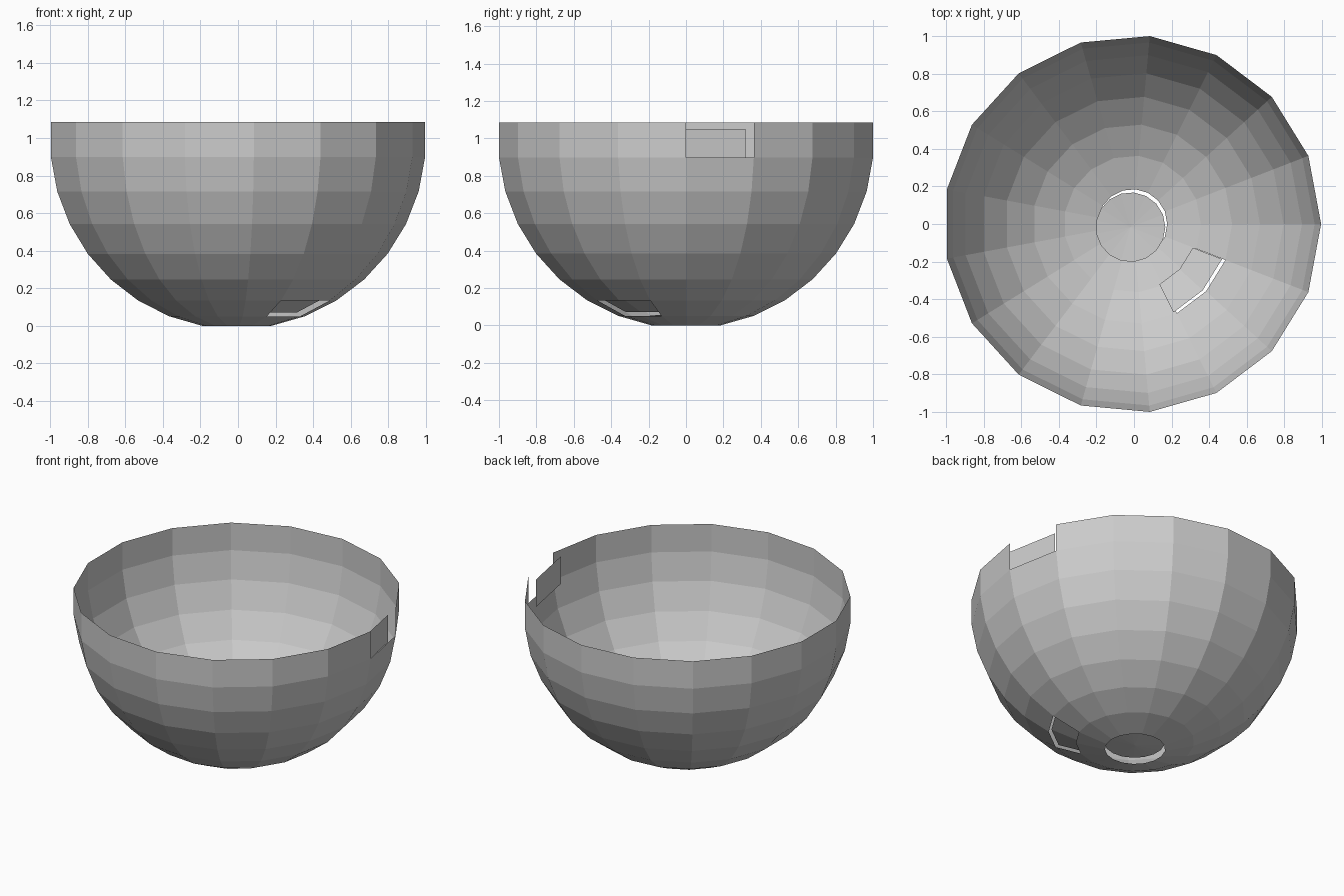
import bpy, bmesh, math

cube = bpy.data.objects.get("Cube")
if cube:
    bpy.data.objects.remove(cube, do_unlink=True)

SIDES = 17
STEP = 2 * math.pi / SIDES       # angle between vertical seams
LAT = math.pi / SIDES            # angle between rings
RADIUS = 1.0086
CENTRE_X = -0.0085
CENTRE_Z = RADIUS * math.cos(LAT)
TOP_ROW = 8                      # the rim band, just above the equator

grey = bpy.data.materials.new("plain grey")
grey.use_nodes = True
grey.diffuse_color = (0.6, 0.6, 0.6, 1)
grey.node_tree.nodes["Principled BSDF"].inputs["Base Color"].default_value = (0.6, 0.6, 0.6, 1)


def point(ring, seam):
    """Point on the faceted sphere; ring 0 is the bottom pole."""
    r = RADIUS * math.sin(ring * LAT)
    a = seam * STEP
    return (r * math.cos(a) + CENTRE_X, r * math.sin(a),
            CENTRE_Z - RADIUS * math.cos(ring * LAT))


def shell(name, cells, shift=(0, 0, 0)):
    """Thin flat-shaded surface from (row, segment) cells of the sphere."""
    bm = bmesh.new()
    for row, seg in cells:
        corners = [(row, seg + 1), (row, seg), (row + 1, seg), (row + 1, seg + 1)]
        if row == 0:
            corners = corners[1:]
        bm.faces.new([bm.verts.new(point(*c)) for c in reversed(corners)])
    bmesh.ops.remove_doubles(bm, verts=bm.verts, dist=0.0001)
    bmesh.ops.recalc_face_normals(bm, faces=bm.faces)
    # Make the faces point away from the sphere's centre
    face = next(iter(bm.faces))
    c = face.calc_center_median()
    c.x -= CENTRE_X
    c.z -= CENTRE_Z
    if face.normal.dot(c) < 0:
        bmesh.ops.reverse_faces(bm, faces=bm.faces)
    bmesh.ops.translate(bm, verts=bm.verts, vec=shift)
    mesh = bpy.data.meshes.new(name)
    bm.to_mesh(mesh)
    bm.free()
    mesh.materials.append(grey)
    obj = bpy.data.objects.new(name, mesh)
    bpy.context.collection.objects.link(obj)
    return obj


# Cells cut out of the bowl and set slightly inward
base_cells = [(0, s) for s in range(SIDES)]
lower_cells = [(2, SIDES - 3), (2, SIDES - 2)]
rim_cells = [(TOP_ROW, 0)]
removed = set(base_cells + lower_cells + rim_cells)

# Open half-sphere bowl
shell("bowl", [(r, s) for r in range(TOP_ROW + 1) for s in range(SIDES)
               if (r, s) not in removed])

# Loose pieces
shell("base_disc", base_cells, (-0.01, -0.017, 0.055))
shell("lower_panel", lower_cells, (-0.018, 0.005, 0.02))
shell("rim_panel", rim_cells, (-0.026, -0.045, -0.035))
